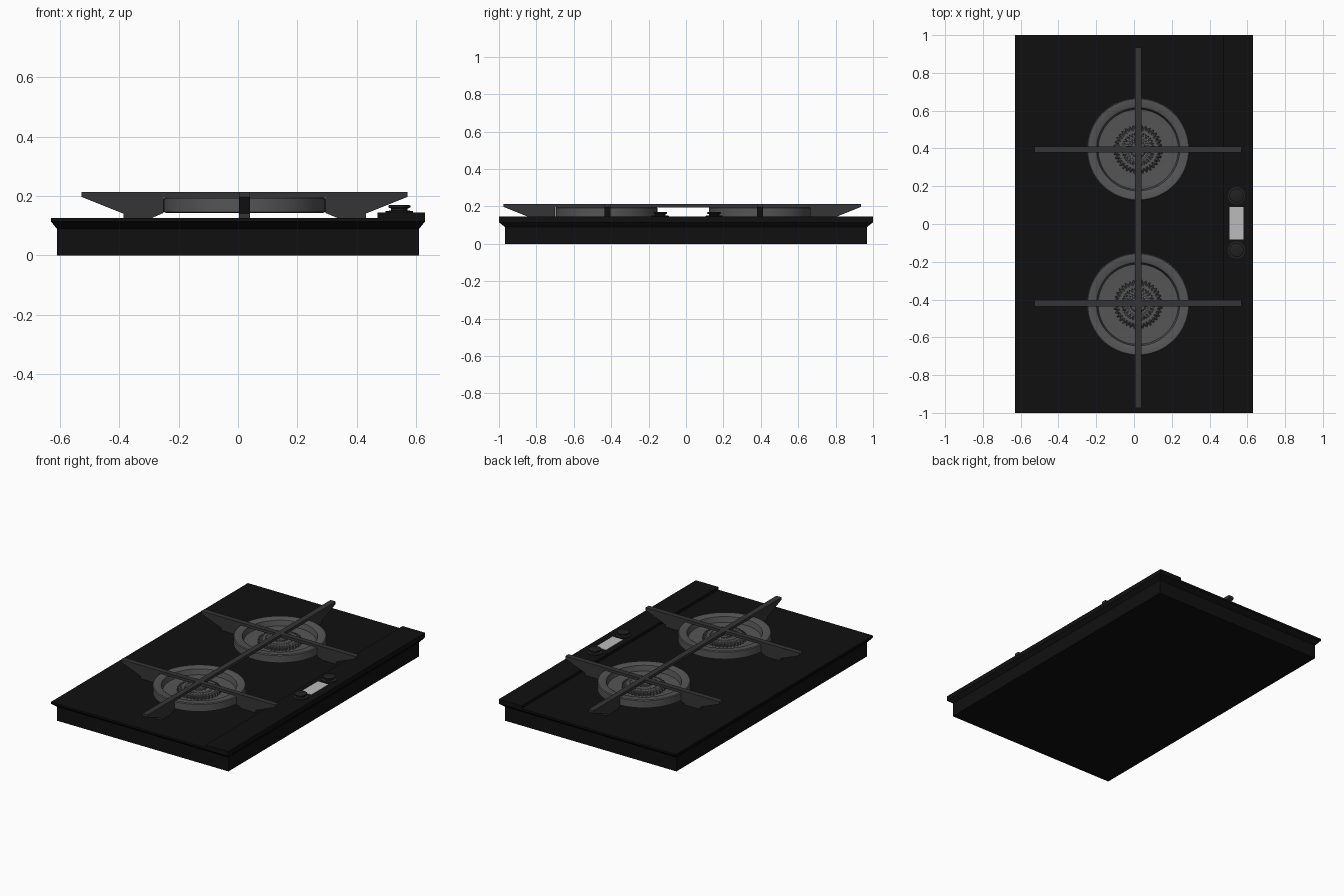
import bpy, bmesh
from math import sin, cos, pi, radians

if "Cube" in bpy.data.objects:
    bpy.data.objects.remove(bpy.data.objects["Cube"])


def material(name, v):
    m = bpy.data.materials.new(name)
    m.diffuse_color = (v, v, v, 1)
    m.use_nodes = True
    m.node_tree.nodes["Principled BSDF"].inputs["Base Color"].default_value = m.diffuse_color
    return m


BLACK = material("black_enamel", 0.005)
IRON = material("cast_iron", 0.035)
DISH = material("dish_grey", 0.09)
STEEL = material("burner_steel", 0.3)
PANEL = material("display_grey", 0.5)
KNOB = material("knob_black", 0.015)


def finish(bm, name, mat, smooth=False):
    bmesh.ops.recalc_face_normals(bm, faces=bm.faces[:])
    me = bpy.data.meshes.new(name)
    bm.to_mesh(me)
    bm.free()
    ob = bpy.data.objects.new(name, me)
    bpy.context.collection.objects.link(ob)
    me.materials.append(mat)
    if smooth:
        bpy.ops.object.select_all(action='DESELECT')
        ob.select_set(True)
        bpy.context.view_layer.objects.active = ob
        bpy.ops.object.shade_smooth_by_angle(angle=radians(35))
    return ob


def loft(name, loops, mat, smooth=False):
    """Bridge equal-length loops of points and cap both ends."""
    bm = bmesh.new()
    rings = [[bm.verts.new(p) for p in loop] for loop in loops]
    n = len(rings[0])
    for a, b in zip(rings, rings[1:]):
        for i in range(n):
            j = (i + 1) % n
            bm.faces.new((a[i], a[j], b[j], b[i]))
    bm.faces.new(rings[0][::-1])
    bm.faces.new(rings[-1])
    return finish(bm, name, mat, smooth)


def rect(x0, x1, y0, y1, z):
    return [(x0, y0, z), (x1, y0, z), (x1, y1, z), (x0, y1, z)]


def box(name, x0, x1, y0, y1, z0, z1, mat):
    return loft(name, [rect(x0, x1, y0, y1, z) for z in (z0, z1)], mat)


def lathe(name, cx, cy, profile, mat, seg=64, tooth=0.0):
    """Turn an (r, z) profile; tooth pulls in every second pair of points."""
    loops = []
    for r, z in profile:
        loops.append([(cx + (r - tooth * (k // 2 % 2)) * cos(2 * pi * k / seg),
                       cy + (r - tooth * (k // 2 % 2)) * sin(2 * pi * k / seg), z)
                      for k in range(seg)])
    return loft(name, loops, mat, tooth == 0)


def grate_bar(name, cx, cy, half, width, along_y):
    """Thin bar across the top with a tapered foot at each end."""
    end = [(half - 0.275, 0.195), (half - 0.275, 0.143), (half - 0.235, 0.126),
           (half - 0.14, 0.126), (half - 0.14, 0.141), (half, 0.197), (half, 0.213)]
    outline = end + [(-u, z) for u, z in reversed(end)]
    loops = []
    for w in (-width / 2, width / 2):
        loops.append([(cx + w, cy + u, z) if along_y else (cx + u, cy + w, z)
                      for u, z in outline])
    return loft(name, loops, IRON)


# Body with flared top edge, and raised control strip
loft("body", [rect(-0.61, 0.61, -0.968, 0.968, 0), rect(-0.61, 0.61, -0.968, 0.968, 0.09),
              rect(-0.63, 0.63, -1, 1, 0.115), rect(-0.63, 0.63, -1, 1, 0.127)], BLACK)
box("control_strip", 0.47, 0.63, -1, 1, 0.12, 0.145, BLACK)

# Display and knobs
box("display", 0.505, 0.58, -0.083, 0.09, 0.14, 0.147, PANEL)
for i, y in enumerate((-0.138, 0.15)):
    lathe(f"knob_{i}", 0.543, y, [(0.046, 0.144), (0.046, 0.15), (0.028, 0.151), (0.028, 0.158),
                                  (0.037, 0.162), (0.037, 0.168), (0.033, 0.17)], KNOB, 32)

# Burners: dish, toothed crown, bright inner crown and cap
CX = 0.022
for i, y in enumerate((-0.425, 0.395)):
    lathe(f"burner_neck_{i}", CX, y, [(0.018, 0.125), (0.018, 0.145)], IRON, 16)
    lathe(f"burner_dish_{i}", CX, y, [(0.265, 0.143), (0.272, 0.147), (0.272, 0.192),
                                      (0.267, 0.197), (0.228, 0.197), (0.22, 0.192),
                                      (0.212, 0.158), (0.13, 0.155)], DISH)
    lathe(f"burner_crown_{i}", CX, y, [(0.130, 0.15), (0.128, 0.172), (0.112, 0.178),
                                       (0.088, 0.178), (0.084, 0.165)], DISH, 144, 0.012)
    lathe(f"inner_crown_{i}", CX, y, [(0.084, 0.16), (0.08, 0.18), (0.066, 0.184),
                                      (0.055, 0.172)], STEEL, 96, 0.012)
    lathe(f"burner_cap_{i}", CX, y, [(0.044, 0.165), (0.044, 0.184), (0.038, 0.189),
                                     (0.02, 0.19)], DISH, 48)
    grate_bar(f"cross_bar_{i}", CX, y if i else -0.42, 0.548, 0.033, False)

# Long bar joining both burners
grate_bar("long_bar", CX, -0.02, 0.955, 0.036, True)
